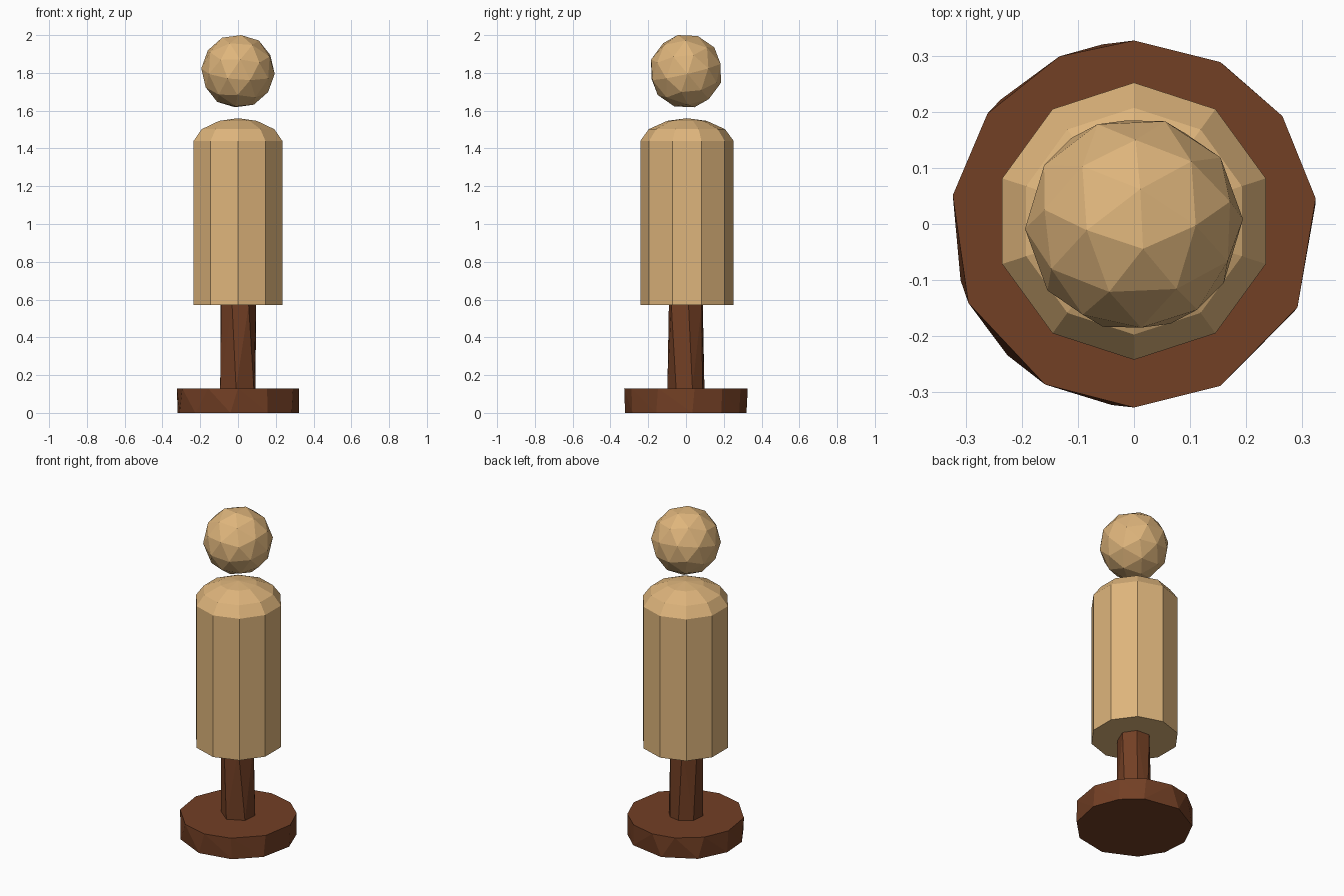
import bpy, bmesh
from math import sin, cos, radians
from mathutils import Matrix

if "Cube" in bpy.data.objects:
    bpy.data.objects.remove(bpy.data.objects["Cube"])


def material(name, rgb):
    m = bpy.data.materials.new(name)
    m.diffuse_color = (*rgb, 1)
    m.use_nodes = True
    m.node_tree.nodes["Principled BSDF"].inputs["Base Color"].default_value = m.diffuse_color
    return m


light_wood = material("light_wood", (0.73, 0.46, 0.2))
dark_wood = material("dark_wood", (0.17, 0.05, 0.018))


def finish(name, bm, mat):
    bmesh.ops.recalc_face_normals(bm, faces=bm.faces)
    me = bpy.data.meshes.new(name)
    bm.to_mesh(me)
    bm.free()
    me.materials.append(mat)
    bpy.context.collection.objects.link(bpy.data.objects.new(name, me))


def ring(bm, r, z, angles, y=0.0):
    return [bm.verts.new((r * cos(radians(a)), y + r * sin(radians(a)), z)) for a in angles]


def carved(name, rings, mat):
    # Hull of two uneven rings gives the whittled, faceted sides
    bm = bmesh.new()
    for r, z, angles in rings:
        ring(bm, r, z, angles)
    bmesh.ops.convex_hull(bm, input=bm.verts)
    bmesh.ops.dissolve_limit(bm, angle_limit=0.01, verts=bm.verts, edges=bm.edges)
    finish(name, bm, mat)


# Round foot with slightly twisted sides
carved("base", [
    (0.327, 0.13, [8, 36, 62, 90, 114, 143, 171, 205.5, 241, 270, 298, 333]),
    (0.325, 0.0, [6, 35, 60, 100, 137, 170, 198, 226, 263, 299, 331]),
], dark_wood)

# Post between foot and body
carved("post", [
    (0.099, 0.13, [20, 62, 100, 150, 198, 264, 328]),
    (0.096, 0.57, [8, 60, 112, 165, 202, 251, 306]),
], dark_wood)

# Ten-sided body with a low domed shoulder
bm = bmesh.new()
angles = [90 + 36 * i for i in range(10)]
loops = [ring(bm, r, z, angles, 0.005) for r, z in
         [(0.247, 0.57), (0.247, 1.44), (0.202, 1.502), (0.105, 1.546)]]
bm.faces.new(loops[0])
for a, b in zip(loops, loops[1:]):
    for i in range(10):
        j = (i + 1) % 10
        bm.faces.new((a[i], a[j], b[j], b[i]))
tip = bm.verts.new((0, 0.005, 1.56))
for i in range(10):
    bm.faces.new((loops[-1][i], loops[-1][(i + 1) % 10], tip))
finish("body", bm, light_wood)

# Floating faceted head
bm = bmesh.new()
bmesh.ops.create_icosphere(bm, subdivisions=2, radius=0.195)
bmesh.ops.transform(bm, verts=bm.verts, matrix=Matrix.Translation((0, 0, 1.81))
                    @ Matrix.Rotation(radians(20), 4, 'Z') @ Matrix.Rotation(radians(14), 4, 'X'))
lo, hi = (f(v.co.z for v in bm.verts) for f in (min, max))
for v in bm.verts:
    v.co.z = 1.618 + (v.co.z - lo) * 0.382 / (hi - lo)
finish("head", bm, light_wood)
